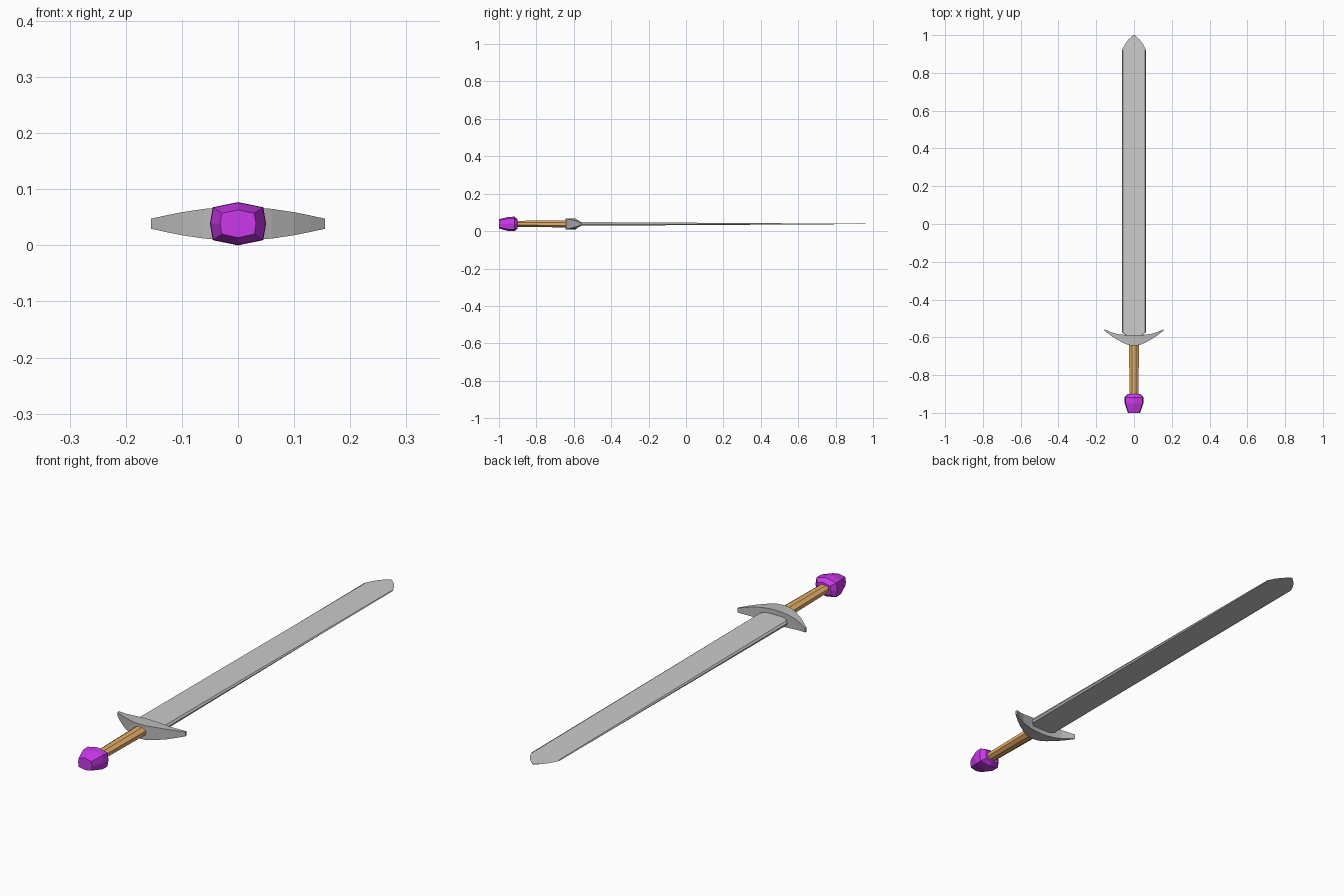
import bpy, bmesh
from math import sin, cos, pi

if "Cube" in bpy.data.objects:
    bpy.data.objects.remove(bpy.data.objects["Cube"])

ZC = 0.0385  # height of the sword's centre plane


def material(name, rgb):
    m = bpy.data.materials.new(name)
    m.diffuse_color = (*rgb, 1)
    m.use_nodes = True
    m.node_tree.nodes["Principled BSDF"].inputs["Base Color"].default_value = m.diffuse_color
    return m


def loft(name, rings, mat=None):
    """Skin a list of equally sized vertex rings and cap both ends."""
    bm = bmesh.new()
    vs = [[bm.verts.new((x, y, z + ZC)) for x, y, z in r] for r in rings]
    n = len(rings[0])
    for a, b in zip(vs, vs[1:]):
        for i in range(n):
            j = (i + 1) % n
            bm.faces.new((a[i], a[j], b[j], b[i]))
    bm.faces.new(vs[0])
    bm.faces.new(vs[-1])
    bmesh.ops.remove_doubles(bm, verts=bm.verts, dist=1e-5)
    bmesh.ops.recalc_face_normals(bm, faces=bm.faces)
    me = bpy.data.meshes.new(name)
    bm.to_mesh(me)
    bm.free()
    ob = bpy.data.objects.new(name, me)
    bpy.context.collection.objects.link(ob)
    if mat:
        me.materials.append(mat)
    return ob


def ring(section, y, sx, sz):
    return [(x * sx, y, z * sz) for x, z in section]


# Blade: flat faces with narrow bevelled edges, thinning toward the tip
def blade_ring(y, w):
    t = 0.0095 * (1 - y) / 1.6 + 0.0006
    f = w * 0.93
    return [(-w, y, 0), (-f, y, t), (f, y, t), (w, y, 0), (f, y, -t), (-f, y, -t)]


loft("blade", [blade_ring(y, w) for y, w in (
    (-0.60, 0.03), (-0.572, 0.064), (0.92, 0.064), (0.95, 0.049),
    (0.975, 0.031), (0.99, 0.015), (1.0, 0.003))])

# Crossguard: curved crescent, stations give x, rear y, front y, half height
half = [(0.03, -0.641, -0.588, 0.029), (0.06, -0.628, -0.586, 0.0265),
        (0.10, -0.606, -0.580, 0.0205), (0.13, -0.585, -0.569, 0.0145),
        (0.155, -0.566, -0.558, 0.009)]
stations = [(-x, a, b, h) for x, a, b, h in reversed(half)] + \
    [(0, -0.644, -0.589, 0.030)] + half
loft("crossguard", [[(x, a, -h), (x, b, -h), (x, b, h), (x, a, h)]
                    for x, a, b, h in stations],
     material("dark_steel", (0.5, 0.5, 0.5)))

# Grip: eight-sided handle, slightly narrower toward the pommel
octagon = [(cos((i + 0.5) * pi / 4) / cos(pi / 8),
            sin((i + 0.5) * pi / 4) / cos(pi / 8)) for i in range(8)]
loft("grip", [ring(octagon, -0.91, 0.023, 0.0165),
              ring(octagon, -0.63, 0.027, 0.0185)],
     material("orange_leather", (0.78, 0.42, 0.14)))

# Pommel: faceted gem
gem = [(0, 1), (0.9, 0.76), (1, 0), (0.9, -0.76),
       (0, -1), (-0.9, -0.76), (-1, 0), (-0.9, 0.76)]
loft("pommel", [ring(gem, y, 0.05 * s, 0.0385 * s) for y, s in (
    (-1.0, 0.64), (-0.95, 0.98), (-0.918, 1.0), (-0.9, 0.66))],
     material("purple_gem", (0.6, 0.04, 0.84)))
